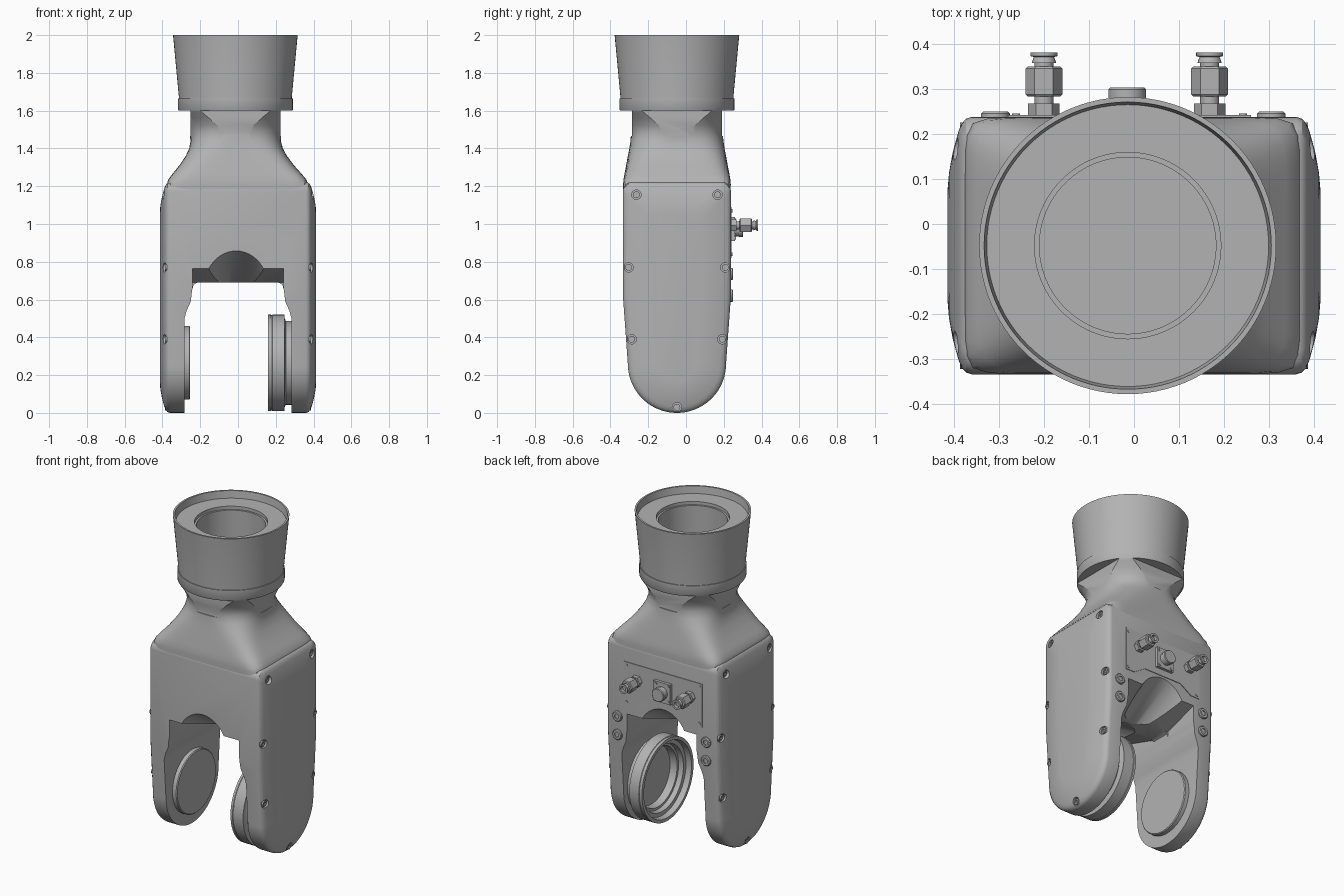
import bpy
import math
from mathutils import Vector

cube = bpy.data.objects.get("Cube")
if cube:
    bpy.data.objects.remove(cube, do_unlink=True)

CY = -0.048   # depth of the leg and cup axis
PIVOT = 0.265  # height of the wrist axis
BACK = 0.237  # back face of the housing

grey = bpy.data.materials.new("plain grey")
grey.use_nodes = True
grey.diffuse_color = (0.45, 0.45, 0.45, 1)
grey.node_tree.nodes["Principled BSDF"].inputs["Base Color"].default_value = grey.diffuse_color


def build(name, lofts):
    """Mesh of one or more capped lofts, each a list of equal-length rings."""
    verts, faces = [], []
    for rings in lofts:
        base, n = len(verts), len(rings[0])
        for ring in rings:
            verts += [tuple(p) for p in ring]
        for k in range(len(rings) - 1):
            a, b = base + k * n, base + (k + 1) * n
            faces += [(a + i, a + (i + 1) % n, b + (i + 1) % n, b + i) for i in range(n)]
        faces.append(tuple(base + i for i in reversed(range(n))))
        faces.append(tuple(base + (len(rings) - 1) * n + i for i in range(n)))
    mesh = bpy.data.meshes.new(name)
    mesh.from_pydata(verts, [], faces)
    mesh.materials.append(grey)
    obj = bpy.data.objects.new(name, mesh)
    bpy.context.collection.objects.link(obj)
    activate(obj)
    bpy.ops.object.mode_set(mode='EDIT')
    bpy.ops.mesh.select_all(action='SELECT')
    bpy.ops.mesh.normals_make_consistent(inside=False)
    bpy.ops.object.mode_set(mode='OBJECT')
    return obj


def activate(obj):
    bpy.ops.object.select_all(action='DESELECT')
    obj.select_set(True)
    bpy.context.view_layer.objects.active = obj


def smooth(obj, angle=32):
    activate(obj)
    bpy.ops.object.shade_smooth_by_angle(angle=math.radians(angle))


def turned(origin, axis, profile, sides=32):
    """Rings of a turned part from (distance along axis, radius) pairs."""
    origin, axis = Vector(origin), Vector(axis).normalized()
    turn = axis.to_track_quat('Z', 'Y')
    spots = [math.tau * i / sides for i in range(sides)]
    return [[origin + turn @ Vector((r * math.cos(t), r * math.sin(t), d)) for t in spots]
            for d, r in profile]


def prism(points, axis, lo, hi):
    """Extrude a 2D outline along x or y."""
    if axis == 'x':
        return [[(s, a, b) for a, b in points] for s in (lo, hi)]
    return [[(a, s, b) for a, b in points] for s in (lo, hi)]


def cut(obj, cutter):
    mod = obj.modifiers.new("cut", 'BOOLEAN')
    mod.operation, mod.solver, mod.object = 'DIFFERENCE', 'EXACT', cutter
    activate(obj)
    bpy.ops.object.modifier_apply(modifier=mod.name)
    bpy.data.objects.remove(cutter, do_unlink=True)


def arc(cy, cz, r, start, end, steps):
    angles = [math.radians(start + (end - start) * i / steps) for i in range(steps + 1)]
    return [(cy + r * math.cos(t), cz + r * math.sin(t)) for t in angles]


# Housing: side outline lofted across x, rounding in toward both covers
def outline(d):
    hw, top, r = 0.286 - d, 1.222 - d, 0.05
    return (arc(CY, 0.26, 0.26 - d, -180, 0, 40) + [(CY + hw, 0.62)]
            + arc(CY + hw - r, top - r, r, 0, 90, 6)
            + arc(CY - hw + r, top - r, r, 90, 180, 6) + [(CY - hw, 0.62)])


steps = [(0.36, 0), (0.373, 0.004), (0.383, 0.015), (0.39, 0.032),
         (0.403, 0.08), (0.411, 0.125), (0.414, 0.16)]
steps = [(-x, d) for x, d in reversed(steps)] + steps
housing = build("fork_housing", [[[(x, y, z) for y, z in outline(d)] for x, d in steps]])

# Fork opening
half = [(0.283, -0.1), (0.283, 0.5), (0.272, 0.54), (0.25, 0.59), (0.243, 0.65), (0.235, 0.678), (0.215, 0.69)]
cut(housing, build("opening_cutter", [prism(half + [(-x, z) for x, z in reversed(half)], 'y', -1, 1)]))

# Sloped edges and hollow arches at the front and back of the opening
for side in (-1, 1):
    slope = [(CY + side * 0.32, 0.55), (CY + side * 0.32, 0.775), (CY + side * 0.06, 0.69), (CY + side * 0.06, 0.55)]
    cut(housing, build("slope_cutter", [prism(slope, 'x', -0.24, 0.24)]))
    hollow = turned((-0.01, CY, 0.48), (0, side * 0.285, 0.175), [(0, 0.172), (0.6, 0.172)], 48)
    cut(housing, build("hollow_cutter", [hollow]))

# Cover screws in round notches
spots = [(CY + s * w, z) for s in (-1, 1) for w, z in ((0.215, 1.155), (0.256, 0.77), (0.24, 0.39))]
spots.append((CY, 0.03))
sites = [((s * 0.377, y, z), (s, 0, 0)) for s in (-1, 1) for y, z in spots]
cut(housing, build("notch_cutter", [turned(p, a, [(0, 0.025), (0.1, 0.025)], 20) for p, a in sites]))
smooth(housing)
smooth(build("cover_screws", [turned(p, a, [(-0.01, 0.018), (0.01, 0.018), (0.01, 0.01), (0.004, 0.01)], 16)
                              for p, a in sites]))


# Neck and cup: rounded-box sections blending into a round cup with a bore
def section(z, hx, hy, n, cx):
    ring = []
    for i in range(96):
        t = math.tau * i / 96
        c, s = math.cos(t), math.sin(t)
        r = (abs(c / hx) ** n + abs(s / hy) ** n) ** (-1 / n)
        ring.append((cx + r * c, CY + r * s, z))
    return ring


blend = [(1.15, 0.37, 0.284, 16), (1.21, 0.374, 0.285, 14), (1.235, 0.366, 0.283, 12),
         (1.265, 0.342, 0.278, 9), (1.31, 0.304, 0.269, 6.5), (1.36, 0.268, 0.26, 5),
         (1.4, 0.248, 0.252, 3.8), (1.44, 0.239, 0.246, 2.8), (1.48, 0.243, 0.243, 2.2)]
cup = [(1.52, 0.255), (1.56, 0.275), (1.59, 0.295), (1.605, 0.304), (1.665, 0.304), (1.665, 0.299),
       (1.672, 0.299), (1.98, 0.328), (2, 0.33), (2, 0.319), (1.955, 0.313), (1.955, 0.207),
       (1.935, 0.207), (1.935, 0.196), (1.37, 0.196)]
rings = [section(z, hx, hy, n, -0.014 * (z - 1.15) / 0.33) for z, hx, hy, n in blend]
rings += [section(z, r, r, 2, -0.014) for z, r in cup]
neck = build("neck_and_cup", [rings])

# Flat pockets under the cup collar on four sides
for dx, dy in ((1, 0), (-1, 0), (0, 1), (0, -1)):
    centre = (-0.014 + dx * 0.238, CY + dy * 0.238, 0)
    far = 0.2
    lo = [centre[0] - abs(dy) * far, centre[1] - abs(dx) * far]
    hi = [centre[0] + abs(dy) * far, centre[1] + abs(dx) * far]
    lo[0], hi[0] = lo[0] + min(dx, 0) * far, hi[0] + max(dx, 0) * far
    lo[1], hi[1] = lo[1] + min(dy, 0) * far, hi[1] + max(dy, 0) * far
    box = [[(lo[0], lo[1], z), (hi[0], lo[1], z), (hi[0], hi[1], z), (lo[0], hi[1], z)] for z in (1.465, 1.6)]
    cut(neck, build("pocket_cutter", [box]))
smooth(neck)

# Wrist bearing disc on the right leg
disc = [(-0.3, 0.195), (-0.258, 0.195), (-0.253, 0.19)]
smooth(build("bearing_disc", [turned((0, CY, PIVOT), (1, 0, 0), disc, 64)]))

# Stepped drive ring on the left leg, hollow toward the middle
ring = [(0.3, 0.222), (0.253, 0.222), (0.247, 0.235), (0.247, 0.255), (0.182, 0.255), (0.18, 0.252),
        (0.176, 0.252), (0.174, 0.255), (0.16, 0.255), (0.16, 0.235), (0.195, 0.23), (0.195, 0.205),
        (0.225, 0.2), (0.225, 0.185), (0.27, 0.18)]
smooth(build("drive_ring", [turned((0, CY, PIVOT), (1, 0, 0), ring, 64)]))

# Back service panel with corner screws
panel = [(0.26, 0.82), (0.26, 1.09), (-0.28, 1.09), (-0.28, 0.82), (-0.22, 0.82),
         (-0.14, 0.87), (0.12, 0.87), (0.2, 0.82)]
build("service_panel", [prism(panel, 'y', BACK - 0.005, BACK + 0.005)])
corners = [(x, z) for x in (-0.262, 0.242) for z in (0.84, 1.07)]
smooth(build("panel_screws", [turned((x, BACK, z), (0, 1, 0), [(0, 0.009), (0.008, 0.009)], 12)
                              for x, z in corners]))

# Hose fittings: hexagonal nuts with round stems and caps
for name, x in (("right_fitting", -0.2), ("left_fitting", 0.168)):
    at, back = (x, 0, 0.993), (0, 1, 0)
    smooth(build(name + "_nuts", [turned(at, back, p, 6) for p in (
        [(0.23, 0.035), (0.268, 0.035)],
        [(0.283, 0.036), (0.288, 0.041), (0.345, 0.041), (0.35, 0.036)])]), 20)
    stem = [(0.23, 0.021), (0.358, 0.021), (0.358, 0.027), (0.367, 0.024), (0.371, 0.022),
            (0.373, 0.03), (0.381, 0.03), (0.381, 0.018), (0.36, 0.018)]
    smooth(build(name + "_stem", [turned(at, back, stem, 24)]))

# Electrical connector on a square flange
flange = [(-0.015 + sx * 0.058, 0.973 + sz * 0.063) for sx, sz in ((-1, -1), (1, -1), (1, 1), (-1, 1))]
build("connector_flange", [prism(flange, 'y', BACK - 0.005, 0.26)])
smooth(build("connector_screws", [turned((-0.015 + sx * 0.043, 0.255, 0.973 + sz * 0.047), (0, 1, 0),
                                         [(0, 0.009), (0.01, 0.009)], 12) for sx in (-1, 1) for sz in (-1, 1)]))
plug = [(0.23, 0.038), (0.28, 0.038), (0.28, 0.042), (0.299, 0.042), (0.303, 0.038)]
smooth(build("connector_plug", [turned((-0.015, 0, 0.973), (0, 1, 0), plug, 32)]))

# Raised bolt bosses beside the opening
boss = [(0.22, 0.032), (0.245, 0.032), (0.25, 0.027), (0.25, 0.015), (0.243, 0.015)]
smooth(build("bolt_bosses", [turned((x, 0, z), (0, 1, 0), boss, 24) for x in (-0.308, 0.305) for z in (0.62, 0.735)]))
